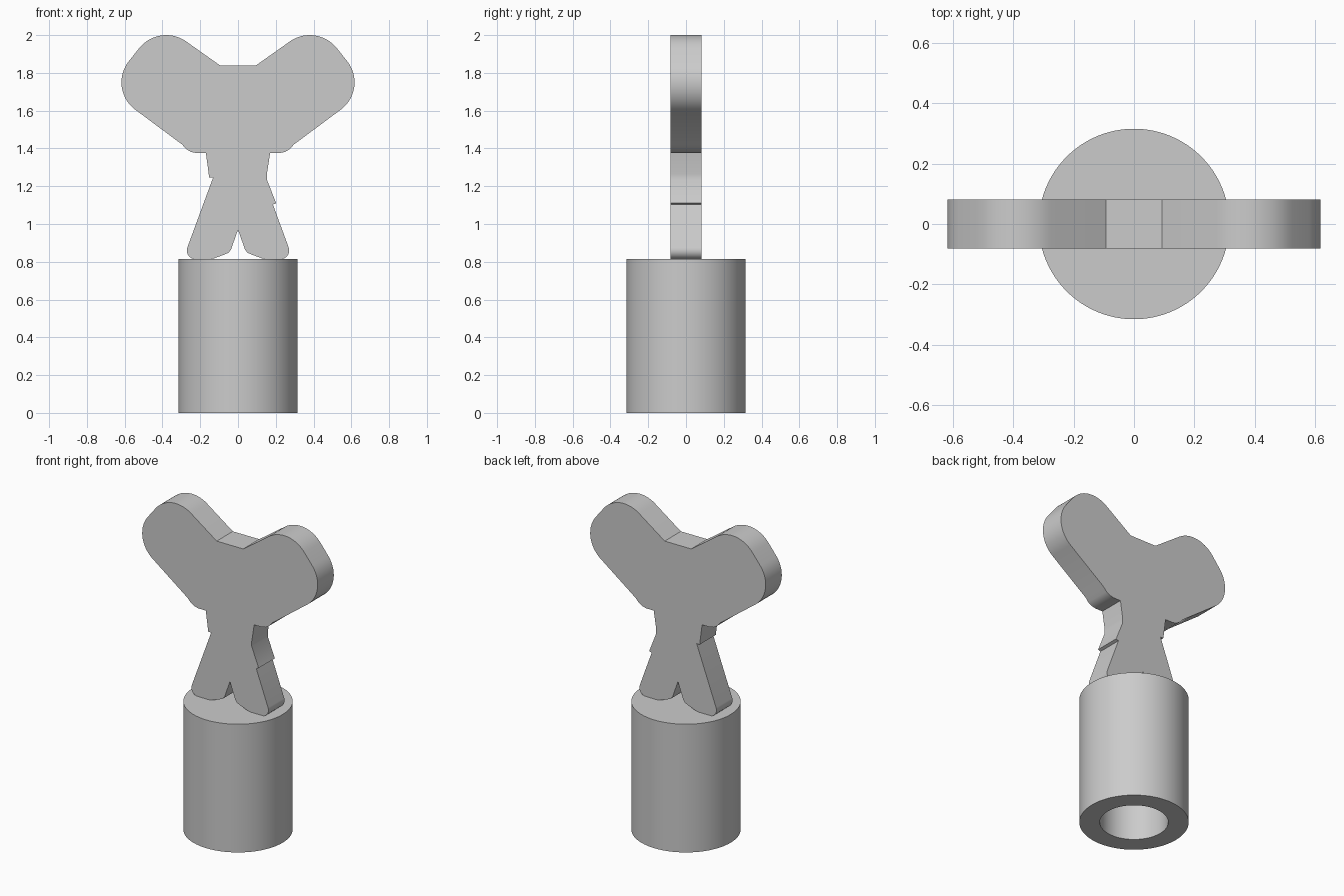
import bpy, bmesh
from math import cos, sin, radians

cube = bpy.data.objects.get("Cube")
if cube:
    bpy.data.objects.remove(cube, do_unlink=True)

RADIUS, BORE, TOP, BORE_DEPTH = 0.315, 0.197, 0.815, 0.69
HALF_DEPTH = 0.081

grey = bpy.data.materials.new("plain grey")
grey.use_nodes = True
colour = (0.6, 0.6, 0.6, 1)
grey.diffuse_color = colour
grey.node_tree.nodes["Principled BSDF"].inputs["Base Color"].default_value = colour


def finish(bm, name):
    bmesh.ops.recalc_face_normals(bm, faces=bm.faces)
    mesh = bpy.data.meshes.new(name)
    bm.to_mesh(mesh)
    bm.free()
    mesh.materials.append(grey)
    obj = bpy.data.objects.new(name, mesh)
    bpy.context.collection.objects.link(obj)
    bpy.ops.object.select_all(action="DESELECT")
    obj.select_set(True)
    bpy.context.view_layer.objects.active = obj
    bpy.ops.object.shade_smooth_by_angle(angle=radians(25))
    return obj


def arc(x, z, r, start, end, steps):
    angles = [radians(start + (end - start) * i / steps) for i in range(steps + 1)]
    return [(x + r * cos(a), z + r * sin(a)) for a in angles]


# Socket base: closed on top, bored from below
def socket_base(sides=96):
    bm = bmesh.new()
    rings = []
    for r, z in ((RADIUS, TOP), (RADIUS, 0), (BORE, 0), (BORE, BORE_DEPTH)):
        pts = arc(0, 0, r, 0, 360, sides)[:-1]
        rings.append([bm.verts.new((x, y, z)) for x, y in pts])
    for a, b in zip(rings, rings[1:]):
        for i in range(sides):
            j = (i + 1) % sides
            bm.faces.new((a[i], a[j], b[j], b[i]))
    bm.faces.new(rings[0])
    bm.faces.new(rings[-1])
    return finish(bm, "socket_base")


# Figure: half outline from crotch to head notch, with differing side notches
foot = [(0.037, 0.865), (0.05, 0.848), (0.075, 0.837), (0.127, 0.818), (0.15, 0.814)]
foot += arc(0.225, 0.86, 0.046, -75, 20, 8)
right_waist = [(0.132, 1.246), (0.153, 1.246), (0.157, 1.28)]
left_waist = [(0.185, 1.103), (0.202, 1.11), (0.153, 1.235), (0.153, 1.265)]
upper = [(0.17, 1.376), (0.222, 1.376), (0.25, 1.382), (0.275, 1.397), (0.296, 1.421)]
upper += arc(0.437, 1.75, 0.18, -53, 38, 14)
upper += arc(0.38, 1.817, 0.183, 38, 126, 14)
upper += [(0.093, 1.838)]

left_side = foot + left_waist + upper
right_side = [(-x, z) for x, z in foot + right_waist + upper]
outline = [(0, 0.97)] + left_side + right_side[::-1]

bm = bmesh.new()
face = bm.faces.new([bm.verts.new((x, -HALF_DEPTH, z)) for x, z in outline])
out = bmesh.ops.extrude_face_region(bm, geom=[face], use_keep_orig=True)
moved = [v for v in out["geom"] if isinstance(v, bmesh.types.BMVert)]
bmesh.ops.translate(bm, verts=moved, vec=(0, 2 * HALF_DEPTH, 0))
finish(bm, "flat_figure")
socket_base()
